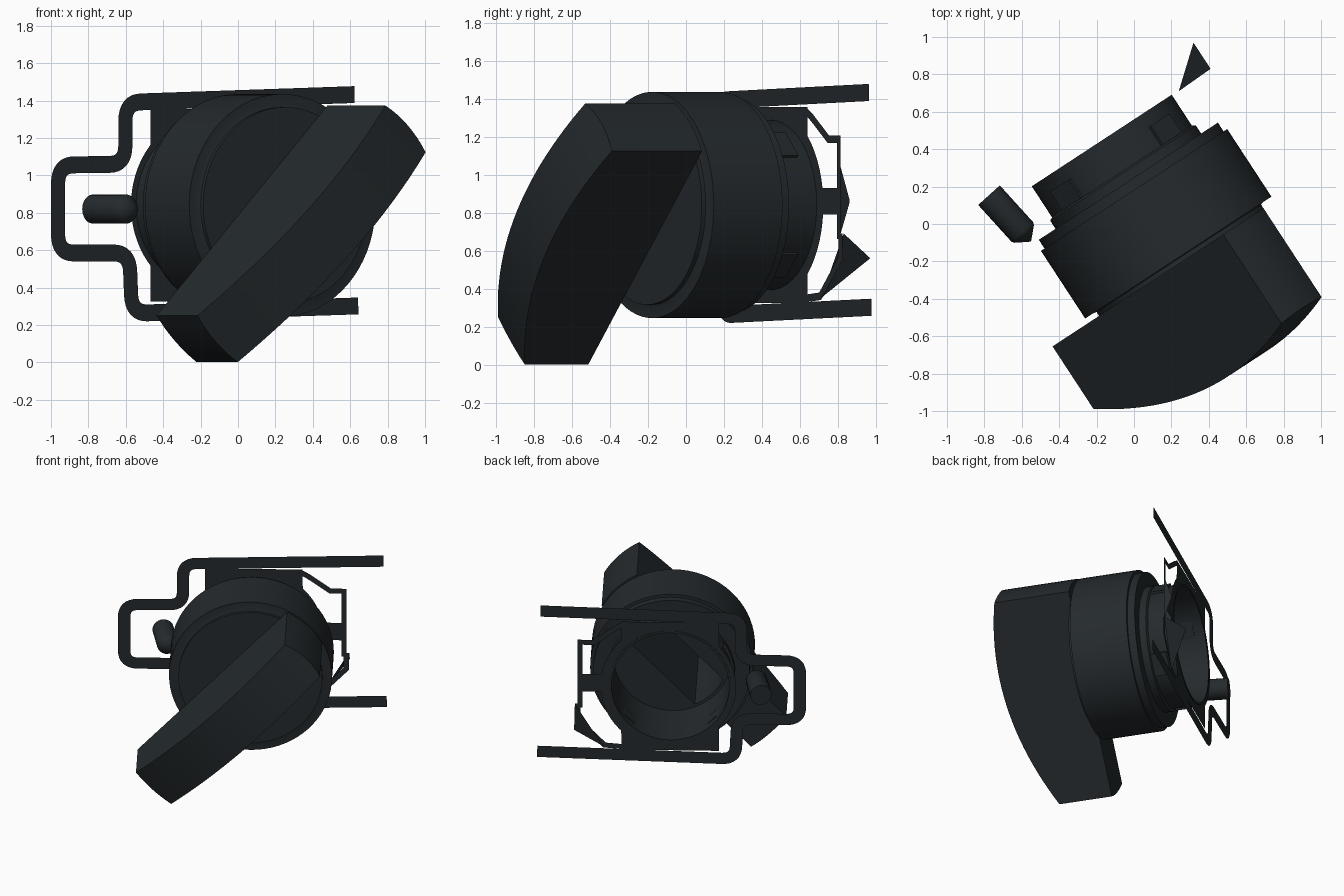
import bpy, bmesh, math
from mathutils import Matrix, Vector

if "Cube" in bpy.data.objects:
    bpy.data.objects.remove(bpy.data.objects["Cube"])

# Built facing -y around the knob axis, then the whole thing is turned about z
TURN = Matrix.Rotation(math.radians(33.2), 4, 'Z')
CX, CZ = 0.1, 0.84          # knob axis
SHEET_Y = 0.464             # plane of the sheet-metal clip
mat = bpy.data.materials.new("dark_plastic")
mat.diffuse_color = (0.018, 0.023, 0.026, 1)
mat.use_nodes = True
mat.node_tree.nodes["Principled BSDF"].inputs["Base Color"].default_value = mat.diffuse_color


def shade(ob):
    bpy.ops.object.select_all(action='DESELECT')
    bpy.context.view_layer.objects.active = ob
    ob.select_set(True)
    bpy.ops.object.shade_smooth_by_angle(angle=math.radians(30))


def finish(name, bm, smooth=True, fix=True):
    if fix:
        bmesh.ops.recalc_face_normals(bm, faces=bm.faces)
    bm.transform(TURN)
    me = bpy.data.meshes.new(name)
    bm.to_mesh(me)
    bm.free()
    me.materials.append(mat)
    ob = bpy.data.objects.new(name, me)
    bpy.context.collection.objects.link(ob)
    if smooth:
        shade(ob)
    return ob


def lathe(name, prof, loc, tilt=0, n=72):
    """Spin (radius, y) points around the y axis."""
    bm = bmesh.new()
    vs = [bm.verts.new((r, y, 0)) for r, y in prof]
    es = [bm.edges.new(p) for p in zip(vs, vs[1:])]
    bmesh.ops.spin(bm, geom=vs + es, cent=(0, 0, 0), axis=(0, 1, 0),
                   angle=math.tau, steps=n, use_duplicate=False)
    bmesh.ops.remove_doubles(bm, verts=bm.verts, dist=1e-4)
    bm.transform(Matrix.Translation(loc) @ Matrix.Rotation(tilt, 4, 'Z'))
    return finish(name, bm)


def grip(name, half, r_low, r_high, drop, back):
    """Diagonal bar with round ends and a crowned front."""
    bm = bmesh.new()
    a = math.radians(45.8)
    d, p = Vector((math.cos(a), math.sin(a))), Vector((-math.sin(a), math.cos(a)))
    ns, nt, rows = 24, 8, []
    for j in range(nt + 1):
        t = half * (2 * j / nt - 1)
        s0, s1 = -math.sqrt(r_low**2 - t*t), math.sqrt(r_high**2 - t*t)
        row = []
        for i in range(ns + 1):
            s = s0 + (s1 - s0) * i / ns
            q = d * s + p * t
            row.append(bm.verts.new((CX + q.x, -(0.957 - drop - s*s / 4), CZ + q.y)))
        rows.append(row)
    for r0, r1 in zip(rows, rows[1:]):
        for i in range(ns):
            bm.faces.new((r0[i], r0[i+1], r1[i+1], r1[i]))
    ext = bmesh.ops.extrude_face_region(bm, geom=bm.faces[:], use_keep_orig=True)
    for v in ext["geom"]:
        if isinstance(v, bmesh.types.BMVert):
            v.co.y = back
    return finish(name, bm)


def rounded(pts, rad):
    """Round the corners of a path in (x, z)."""
    pts = [Vector(p) for p in pts]
    out = [pts[0]]
    for a, b, c in zip(pts, pts[1:], pts[2:]):
        if rad == 0:
            out.append(b)
            continue
        p, q = b + (a - b).normalized() * rad, b + (c - b).normalized() * rad
        for k in range(9):
            t = k / 8
            out.append(p.lerp(b, t).lerp(b.lerp(q, t), t))
    return out + [pts[-1]]


def ribbon(name, pts, width, rad=0.0):
    """Flat strip following a path in the sheet plane."""
    path = rounded(pts, rad)
    bm = bmesh.new()
    pairs = []
    for i, p in enumerate(path):
        d0 = (p - path[i-1]).normalized() if i else (path[1] - p).normalized()
        d1 = (path[i+1] - p).normalized() if i < len(path) - 1 else d0
        t = (d0 + d1).normalized()
        n = Vector((-t.y, t.x)) * (width / 2 / max(t.dot(d0), 0.4))
        pairs.append([bm.verts.new((q.x, SHEET_Y, q.y)) for q in (p + n, p - n)])
    for (a, b), (c, e) in zip(pairs, pairs[1:]):
        bm.faces.new((a, b, e, c))
    return finish(name, bm, False)


def sheet(name, pts):
    bm = bmesh.new()
    bm.faces.new([bm.verts.new(c) for c in pts])
    return finish(name, bm, False, False)


# Hollow round body with stepped neck
body = lathe("knob_body", [
    (0, -.31), (.525, -.31), (.525, -.285), (.54, -.28), (.595, -.28),
    (.595, .152), (.572, .152), (.572, .208), (.465, .208), (.465, .26), (.447, .27),
    (.447, .468), (.43, .468), (.43, -.04), (0, -.04)], (CX, 0, CZ))

# Pointer grip, hollowed from behind
bar = grip("pointer_grip", .179, 1.012, .597, 0, -.309)
cutter = grip("grip_cavity_cutter", .145, .41, .41, .04, 0)
cutter.hide_render = True
for ob in (body, bar):
    m = ob.modifiers.new("cavity", 'BOOLEAN')
    m.operation, m.object, m.solver = 'DIFFERENCE', cutter, 'EXACT'
    bpy.context.view_layer.objects.active = ob
    bpy.ops.object.modifier_apply(modifier=m.name)
    shade(ob)
bpy.data.objects.remove(cutter)

# Small catches around the neck
for k in range(4):
    bm = bmesh.new()
    bmesh.ops.create_cube(bm, size=1, matrix=Matrix.Translation((CX, .33, CZ))
                          @ Matrix.Rotation(math.radians(45 + 90 * k), 4, 'Y')
                          @ Matrix.Translation((.44, 0, 0))
                          @ Matrix.Diagonal((.03, .12, .17, 1)))
    finish("neck_catch", bm, False)

# Clip plate: ring with squared top and bottom
bm = bmesh.new()
hx, hz = .357, .515
corner = math.atan2(hz, hx)
angles = sorted([math.radians(3 * i) for i in range(120)]
                + [corner, math.pi - corner, math.pi + corner, math.tau - corner])
rings = []
for a in angles:
    c, s = math.cos(a), math.sin(a)
    box = min(hx / max(abs(c), 1e-6), hz / max(abs(s), 1e-6))
    r = max(box, .51 if c > 0 else .48)
    rings.append([bm.verts.new((CX + k * c, SHEET_Y, CZ + k * s)) for k in (.44, r)])
for i in range(len(rings)):
    (a, b), (c, d) = rings[i - 1], rings[i]
    bm.faces.new((a, b, d, c))
finish("clip_plate", bm, False)

# Flat wire-like loop of the clip
ribbon("clip_loop", [
    (1.048, 1.432), (-.416, 1.39), (-.416, 1.06), (-.846, 1.055), (-.846, .585),
    (-.39, .585), (-.375, .262), (1.072, .302)], .09, .1)

# Spring frame on the right of the plate
ribbon("spring_arm_upper", [(.44, 1.335), (.50, 1.30), (.66, 1.185), (.775, 1.185)], .04)
ribbon("spring_strip", [(.76, 1.205), (.76, .66)], .035)
ribbon("spring_bridge", [(.58, .86), (.76, .86)], .14)
ribbon("spring_arm_lower", [(.40, .345), (.58, .36), (.775, .56), (.775, .69)], .04)
# Folded-back barbs
Y = SHEET_Y
sheet("spring_nib", [(.777, Y, 1.04), (.777, Y + .055, .87), (.777, Y + .055, .85),
                     (.777, Y, .69)])
sheet("spring_fin", [(.797, .637, .56), (.797, .47, .69), (.589, .463, .35)])

# Locating peg with pointed tip
lathe("locating_peg", [(0, .13), (.078, .13), (.078, -.135), (.07, -.15), (0, -.205)],
      (-.544, .425, .82), math.radians(9), 24)
